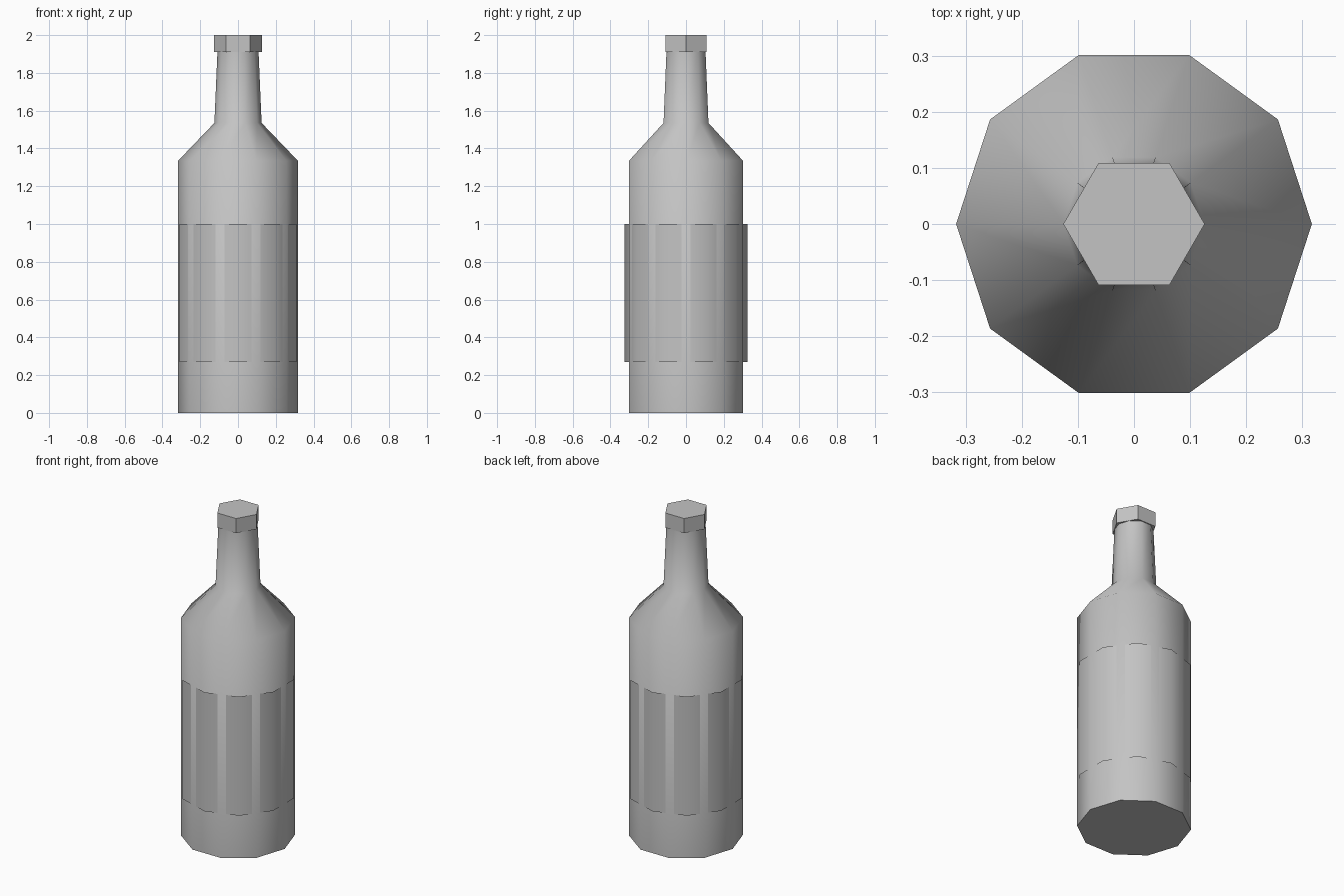
import bpy
import bmesh
from math import sin, cos, pi, radians

cube = bpy.data.objects.get("Cube")
if cube:
    bpy.data.objects.remove(cube, do_unlink=True)

grey = bpy.data.materials.new("plain grey")
grey.use_nodes = True
colour = (0.55, 0.55, 0.55, 1)
grey.diffuse_color = colour
grey.node_tree.nodes["Principled BSDF"].inputs["Base Color"].default_value = colour


def lathe(name, profile, sides, turn=0.0, closed=True):
    """Stack regular polygons through (radius, height) points."""
    bm = bmesh.new()
    rings = []
    for radius, z in profile:
        angles = [turn + 2 * pi * i / sides for i in range(sides)]
        rings.append([bm.verts.new((radius * cos(a), radius * sin(a), z)) for a in angles])
    for low, high in zip(rings, rings[1:]):
        for i in range(sides):
            j = (i + 1) % sides
            bm.faces.new((low[i], low[j], high[j], high[i]))
    if closed:
        bm.faces.new(rings[0][::-1])
        bm.faces.new(rings[-1])
    mesh = bpy.data.meshes.new(name)
    bm.to_mesh(mesh)
    bm.free()
    mesh.materials.append(grey)
    obj = bpy.data.objects.new(name, mesh)
    bpy.context.collection.objects.link(obj)
    # Smooth round the sides, crisp at the base and cap
    bpy.ops.object.select_all(action="DESELECT")
    obj.select_set(True)
    bpy.context.view_layer.objects.active = obj
    bpy.ops.object.shade_smooth_by_angle(angle=radians(50))
    return obj


# Body, shoulder and neck in one piece
lathe("bottle", [(0.317, 0), (0.317, 1.335), (0.125, 1.535), (0.108, 1.93)], 10)

# Open sleeve, turned half a side so the bottle corners show through it
lathe("label", [(0.325, 0.27), (0.325, 1.0)], 10, turn=pi / 10, closed=False)

# Six-sided cap
lathe("cap", [(0.126, 1.91), (0.126, 2.0)], 6)
